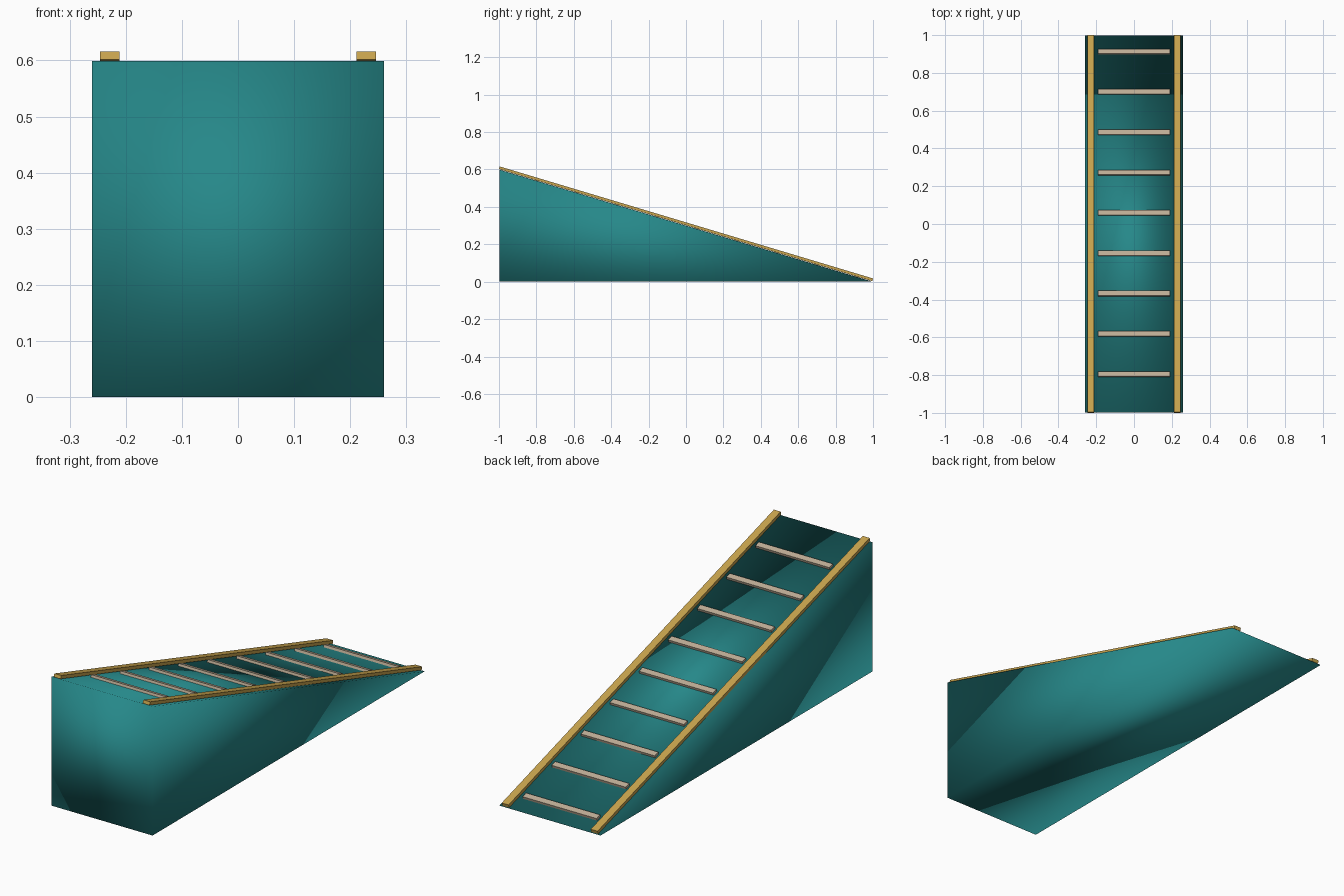
import bpy, bmesh, math
from mathutils import Matrix

if "Cube" in bpy.data.objects:
    bpy.data.objects.remove(bpy.data.objects["Cube"])

HALF, WIDTH, HIGH = 0.998, 0.26, 0.599
ANGLE = -math.atan2(HIGH, 2 * HALF)
LENGTH = math.hypot(HIGH, 2 * HALF)


def material(name, colour):
    m = bpy.data.materials.new(name)
    m.diffuse_color = (*colour, 1)
    m.use_nodes = True
    m.node_tree.nodes["Principled BSDF"].inputs["Base Color"].default_value = m.diffuse_color
    return m


teal = material("teal", (0.019, 0.245, 0.25))
gold = material("gold", (0.58, 0.37, 0.075))
beige = material("beige", (0.53, 0.43, 0.31))


def add_object(name, bm, mat):
    mesh = bpy.data.meshes.new(name)
    bmesh.ops.recalc_face_normals(bm, faces=bm.faces)
    bm.to_mesh(mesh)
    bm.free()
    mesh.materials.append(mat)
    obj = bpy.data.objects.new(name, mesh)
    bpy.context.collection.objects.link(obj)
    return obj


def sloped_box(name, x, y, lift, size, mat):
    """Box lying parallel to the slope, its centre lifted above it."""
    z = HIGH * (HALF - y) / (2 * HALF) + lift
    bm = bmesh.new()
    bmesh.ops.create_cube(bm, size=1, matrix=Matrix.Translation((x, y, z))
                          @ Matrix.Rotation(ANGLE, 4, 'X')
                          @ Matrix.Diagonal((*size, 1)))
    return add_object(name, bm, mat)


# Wedge body: triangular side profile with soft shading across its edges
bm = bmesh.new()
left, right = [[bm.verts.new((x, y, z)) for y, z in
                ((-HALF, 0), (HALF, 0), (-HALF, HIGH))] for x in (-WIDTH, WIDTH)]
bm.faces.new(left)
bm.faces.new(right[::-1])
for i in range(3):
    j = (i + 1) % 3
    bm.faces.new((left[i], right[i], right[j], left[j]))
for f in bm.faces:
    f.smooth = True
add_object("ramp_wedge", bm, teal)

# Side rails
for name, side in (("left_rail", -1), ("right_rail", 1)):
    sloped_box(name, side * 0.2285, 0, 0.010, (0.035, LENGTH, 0.015), gold)

# Grip cleats
for i in range(9):
    sloped_box(f"cleat_{i + 1}", 0, -0.795 + i * 0.2135, 0.006,
               (0.38, 0.027, 0.012), beige)
